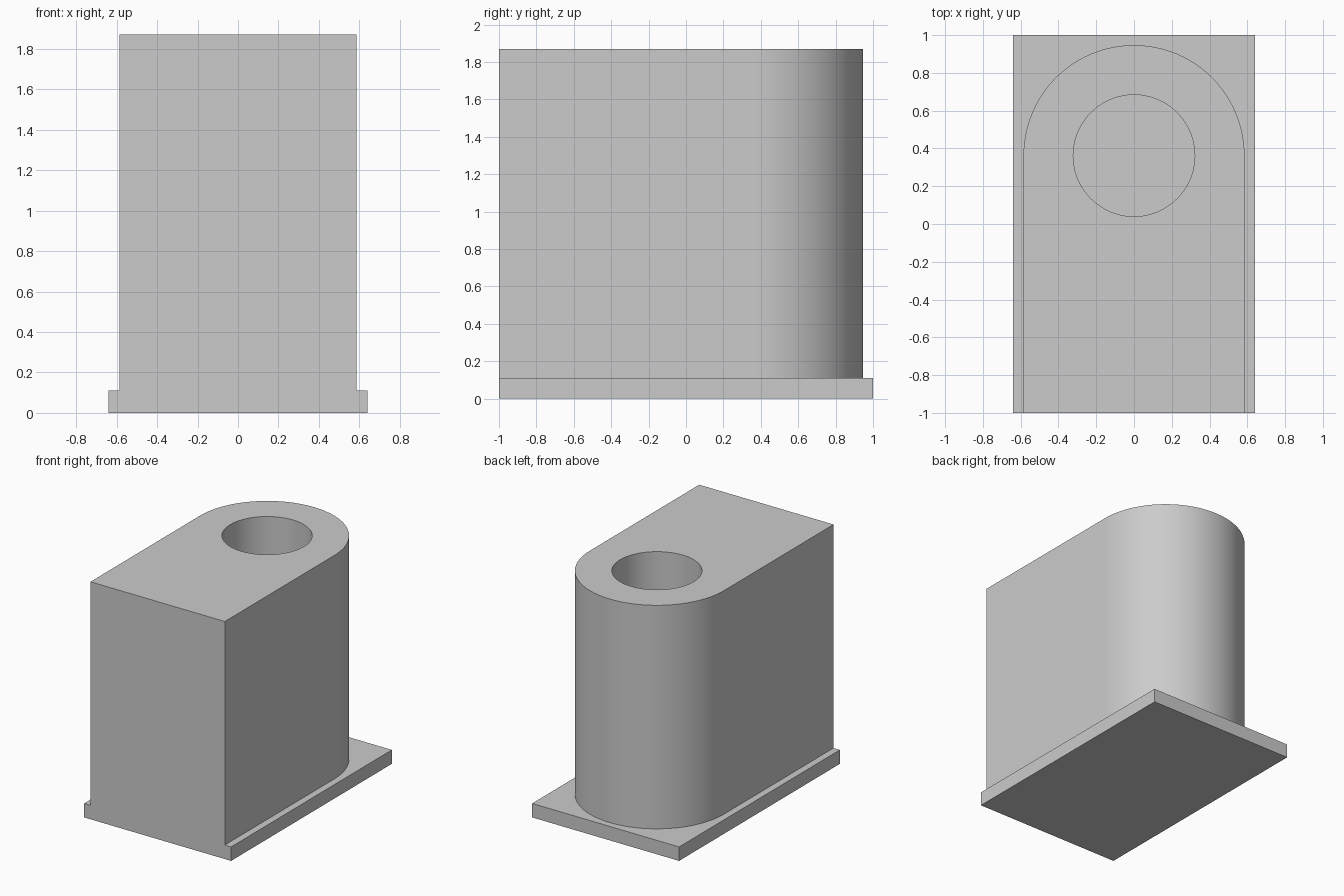
import bpy, bmesh, math

default = bpy.data.objects.get("Cube")
if default:
    bpy.data.objects.remove(default, do_unlink=True)

PLATE_TOP, TOP = 0.11, 1.87
HALF_WIDTH, ARC_Y, BORE = 0.585, 0.362, 0.322
SEGMENTS = 48

grey = bpy.data.materials.new("plain_grey")
grey.use_nodes = True
colour = (0.6, 0.6, 0.6, 1)
grey.diffuse_color = colour
grey.node_tree.nodes["Principled BSDF"].inputs["Base Color"].default_value = colour


def prism(name, outline, z0, z1):
    """Extrude a closed plan outline between two heights."""
    bm = bmesh.new()
    face = bm.faces.new([bm.verts.new((x, y, z0)) for x, y in outline])
    top = bmesh.ops.extrude_face_region(bm, geom=[face])["geom"]
    verts = [v for v in top if isinstance(v, bmesh.types.BMVert)]
    bmesh.ops.translate(bm, verts=verts, vec=(0, 0, z1 - z0))
    bmesh.ops.recalc_face_normals(bm, faces=bm.faces)
    mesh = bpy.data.meshes.new(name)
    bm.to_mesh(mesh)
    bm.free()
    mesh.materials.append(grey)
    obj = bpy.data.objects.new(name, mesh)
    bpy.context.collection.objects.link(obj)
    return obj


def arc(radius, sweep, steps):
    return [(radius * math.cos(sweep * i / steps),
             ARC_Y + radius * math.sin(sweep * i / steps)) for i in range(steps + 1)]


def combine(target, tool, operation):
    """Apply a boolean and discard the tool object."""
    mod = target.modifiers.new(operation, "BOOLEAN")
    mod.operation, mod.object, mod.solver = operation, tool, "EXACT"
    bpy.context.view_layer.objects.active = target
    bpy.ops.object.modifier_apply(modifier=mod.name)
    bpy.data.objects.remove(tool, do_unlink=True)


# Rectangular foot plate
block = prism("bored_block", [(-0.64, -1), (0.64, -1), (0.64, 1), (-0.64, 1)], 0, PLATE_TOP)

# Upright body with square front and rounded back, sunk slightly into the plate
outline = [(-HALF_WIDTH, -1), (HALF_WIDTH, -1)] + arc(HALF_WIDTH, math.pi, SEGMENTS)
combine(block, prism("body", outline, PLATE_TOP / 2, TOP), "UNION")

# Round bore down to the plate
circle = arc(BORE, math.tau, SEGMENTS)[:-1]
combine(block, prism("bore", circle, PLATE_TOP, TOP + 0.1), "DIFFERENCE")

# Smooth the curved walls, keep edges sharp
bpy.ops.object.select_all(action="DESELECT")
block.select_set(True)
bpy.context.view_layer.objects.active = block
bpy.ops.object.shade_smooth_by_angle(angle=math.radians(30))
